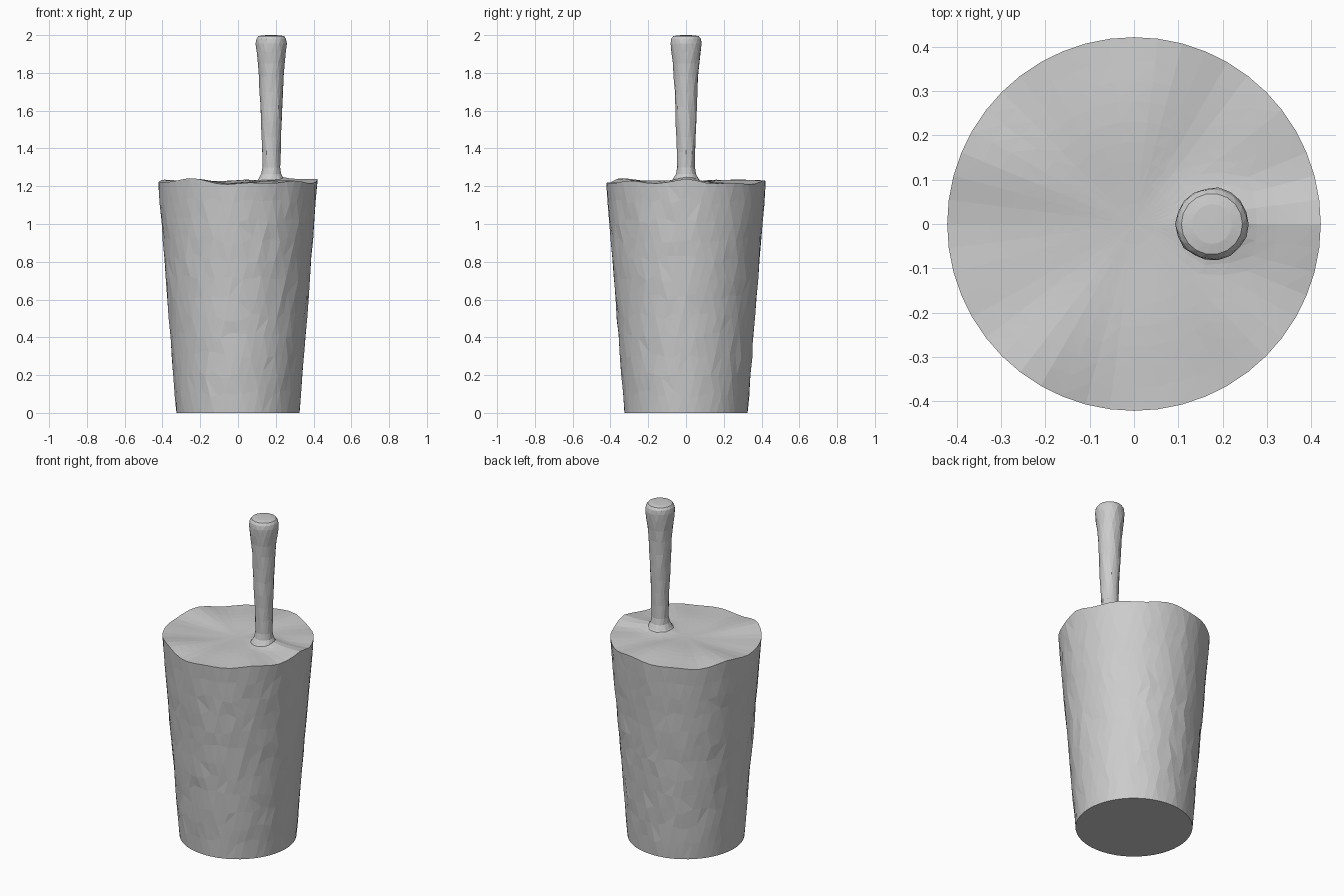
import bpy, bmesh, math, random

if "Cube" in bpy.data.objects:
    bpy.data.objects.remove(bpy.data.objects["Cube"])

random.seed(4)
STICK_X = 0.176


def surface_height(x, y):
    """Gently lumpy filling, with a mound at the stick and a ridge to the right rim."""
    a, r = math.atan2(y, x), math.hypot(x, y)
    z = 1.222 + 0.008 * (r / 0.42) ** 2 * (math.sin(5 * a + 0.6) + 0.7 * math.sin(9 * a + 2))
    z += 0.005 * math.sin(9 * x + 7 * y) - 0.004 * math.cos(13 * y - 5 * x)
    z += 0.022 * math.exp(-((x - STICK_X) ** 2 + y ** 2) / 0.006)
    if x > STICK_X:
        z += 0.010 * math.exp(-((y - 0.02) / 0.05) ** 2)
    return z


def skin_rings(name, rings, cap_top):
    """Joins rings of points into a closed, triangulated, flat-shaded solid."""
    bm = bmesh.new()
    loops = [[bm.verts.new(p) for p in ring] for ring in rings]
    n = len(loops[0])
    for lo, hi in zip(loops, loops[1:]):
        for i in range(n):
            j = (i + 1) % n
            bm.faces.new((lo[i], lo[j], hi[j], hi[i]))
    bm.faces.new(loops[0][::-1])
    if cap_top is None:
        bm.faces.new(loops[-1])
    else:
        c = bm.verts.new(cap_top)
        for i in range(n):
            bm.faces.new((loops[-1][i], loops[-1][(i + 1) % n], c))
    bmesh.ops.triangulate(bm, faces=bm.faces[:])
    bmesh.ops.recalc_face_normals(bm, faces=bm.faces[:])
    mesh = bpy.data.meshes.new(name)
    bm.to_mesh(mesh)
    bm.free()
    obj = bpy.data.objects.new(name, mesh)
    bpy.context.collection.objects.link(obj)
    return obj


# Filled tapered cup: side wall, then the lumpy top surface
N, SIDE, TOP = 48, 12, 9
rings = []
for k in range(SIDE + 1):
    t = k / SIDE
    ring = []
    for i in range(N):
        a = 2 * math.pi * (i + 0.5 * (k % 2)) / N
        edge = k in (0, SIDE)
        r = 0.326 + 0.096 * t + (0 if edge else random.uniform(-0.002, 0.002))
        x, y = r * math.cos(a), r * math.sin(a)
        z = t * surface_height(x, y)
        if not edge:
            z += random.uniform(-0.02, 0.02)
        ring.append((x, y, z))
    rings.append(ring)
for k in range(TOP, 0, -1):
    ring = []
    for i in range(N):
        a = 2 * math.pi * i / N
        r = 0.416 * k / TOP
        x, y = r * math.cos(a), r * math.sin(a)
        ring.append((x, y, surface_height(x, y)))
    rings.append(ring)
skin_rings("filled_cup", rings, (0, 0, surface_height(0, 0)))

# Stick: flared foot, slim shaft and rounded knob end
profile = [(0.085, 1.215), (0.068, 1.24), (0.053, 1.265), (0.047, 1.30), (0.049, 1.38),
           (0.051, 1.46), (0.055, 1.54), (0.058, 1.62), (0.061, 1.70), (0.065, 1.78),
           (0.071, 1.85), (0.079, 1.91), (0.082, 1.955), (0.079, 1.98), (0.069, 1.994),
           (0.045, 1.999)]
S = 18
rings = []
for k, (r, z) in enumerate(profile):
    ring = []
    for i in range(S):
        a = 2 * math.pi * (i + 0.5 * (k % 2)) / S
        q = r + (random.uniform(-0.002, 0.002) if k < 13 else 0)
        ring.append((STICK_X + q * math.cos(a), q * math.sin(a), z))
    rings.append(ring)
skin_rings("stick", rings, (STICK_X, 0, 2.0))
